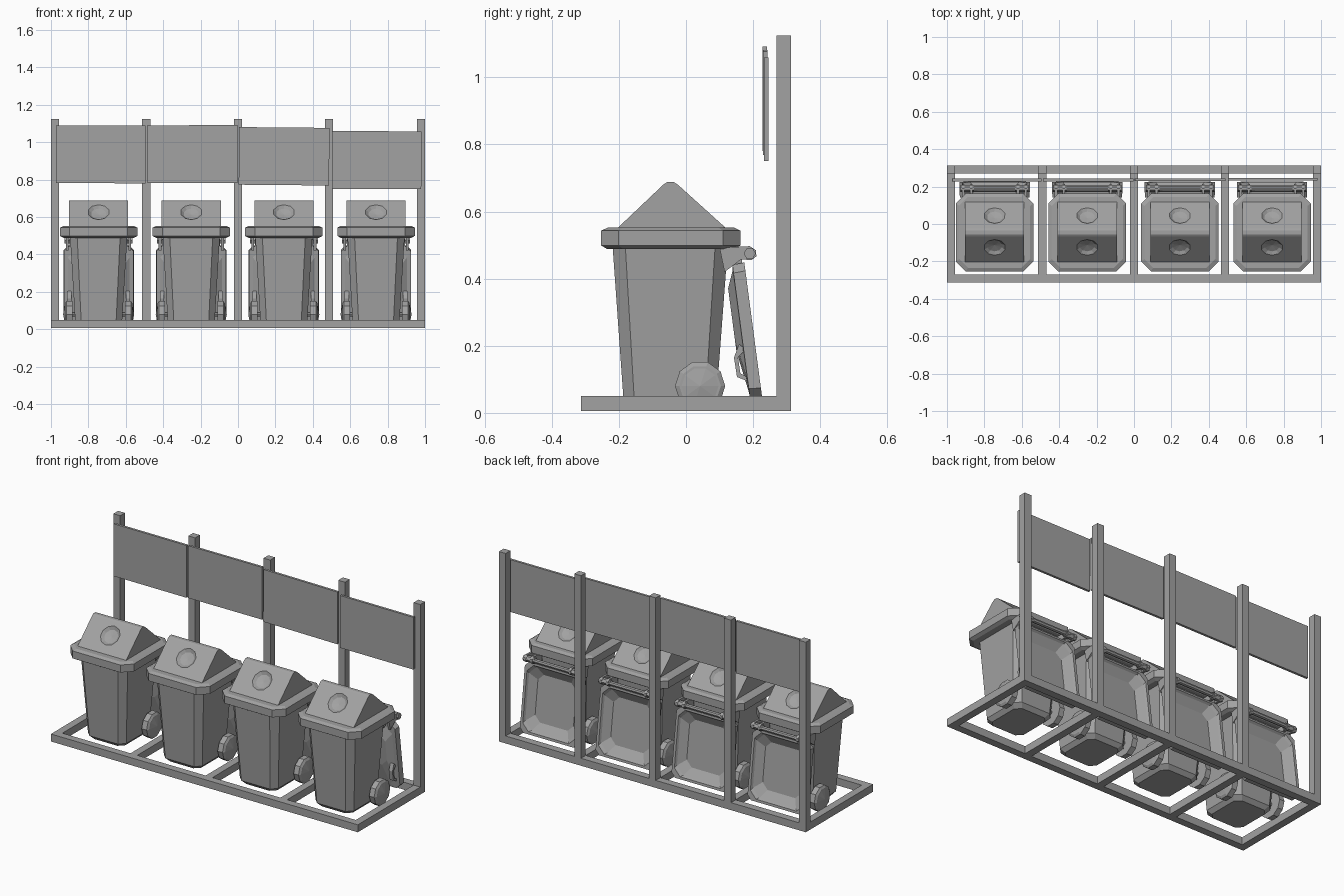
import bpy, bmesh, math
from mathutils import Matrix, Vector

old = bpy.data.objects.get("Cube")
if old:
    bpy.data.objects.remove(old)

GREY = (0.36, 0.36, 0.36, 1)
mat = bpy.data.materials.new("plain grey")
mat.use_nodes = True
mat.diffuse_color = GREY
mat.node_tree.nodes["Principled BSDF"].inputs["Base Color"].default_value = GREY


def finish(name, bm, matrix=Matrix()):
    """Turn a bmesh into a flat shaded object."""
    bmesh.ops.transform(bm, matrix=matrix, verts=bm.verts)
    bmesh.ops.recalc_face_normals(bm, faces=bm.faces)
    mesh = bpy.data.meshes.new(name)
    bm.to_mesh(mesh)
    bm.free()
    mesh.materials.append(mat)
    ob = bpy.data.objects.new(name, mesh)
    bpy.context.collection.objects.link(ob)
    return ob


def add_box(bm, x0, x1, y0, y1, z0, z1):
    size = Matrix.Diagonal((x1 - x0, y1 - y0, z1 - z0, 1))
    mid = Vector((x0 + x1, y0 + y1, z0 + z1)) / 2
    bmesh.ops.create_cube(bm, size=1, matrix=Matrix.Translation(mid) @ size)


def add_loft(bm, rings):
    """Stack chamfered rectangles: (half x, y0, y1, corner, z)."""
    loops = []
    for hx, y0, y1, c, z in rings:
        pts = [(hx - c, y0), (hx, y0 + c), (hx, y1 - c), (hx - c, y1),
               (c - hx, y1), (-hx, y1 - c), (-hx, y0 + c), (c - hx, y0)]
        loops.append([bm.verts.new((x, y, z)) for x, y in pts])
    for a, b in zip(loops, loops[1:]):
        for i in range(8):
            j = (i + 1) % 8
            bm.faces.new((a[i], a[j], b[j], b[i]))
    bm.faces.new(loops[0])
    bm.faces.new(loops[-1])


def add_profile(bm, pts, x0, x1):
    """Extrude a side profile of (y, z) points along x."""
    a = [bm.verts.new((x0, y, z)) for y, z in pts]
    b = [bm.verts.new((x1, y, z)) for y, z in pts]
    bm.faces.new(a)
    bm.faces.new(b)
    for i in range(len(pts)):
        j = (i + 1) % len(pts)
        bm.faces.new((a[i], a[j], b[j], b[i]))


def add_rod(bm, x0, x1, y, z, r0, r1, sides):
    """Cylinder or cone lying along x."""
    m = Matrix.Translation(((x0 + x1) / 2, y, z)) @ Matrix.Rotation(math.pi / 2, 4, 'Y')
    bmesh.ops.create_cone(bm, cap_ends=True, segments=sides, radius1=r0,
                          radius2=r1, depth=x1 - x0, matrix=m)


# Base frame and posts
xs = (-0.978, -0.49, 0, 0.487, 0.978)
W = 0.022
bm = bmesh.new()
for y in (-0.291, 0.291):
    add_box(bm, -1, 1, y - W, y + W, 0.006, 0.05)
for x in xs:
    add_box(bm, x - W, x + W, -0.269, 0.269, 0.006, 0.05)
finish("base_frame", bm)
for x in xs:
    bm = bmesh.new()
    add_box(bm, x - W, x + W, 0.269, 0.313, 0.05, 1.125)
    finish("post", bm)

# Sign panels, hung a little unevenly
for x0, x1, y, z, tilt in ((-0.972, -0.495, 0.235, 0.935, 0.1), (-0.485, -0.003, 0.235, 0.937, -0.1),
                           (0.005, 0.488, 0.236, 0.925, 0.5), (0.502, 0.98, 0.239, 0.905, 0.1)):
    bm = bmesh.new()
    h = (x1 - x0) / 2
    add_box(bm, -h, h, -0.007, 0.007, -0.154, 0.154)
    finish("sign_panel", bm, Matrix.Translation(((x0 + x1) / 2, y, z))
           @ Matrix.Rotation(math.radians(tilt), 4, 'Y'))

parts = []

# Tapered bin body
bm = bmesh.new()
add_loft(bm, [(0.105, -0.165, 0.07, 0.03, 0.012), (0.125, -0.186, 0.09, 0.032, 0.035),
              (0.153, -0.219, 0.125, 0.038, 0.5)])
parts.append(finish("bin_body", bm))

# Wide rim
bm = bmesh.new()
add_loft(bm, [(0.188, -0.236, 0.146, 0.048, 0.489), (0.207, -0.253, 0.162, 0.052, 0.499),
              (0.207, -0.253, 0.162, 0.052, 0.543), (0.19, -0.234, 0.144, 0.047, 0.552)])
parts.append(finish("bin_rim", bm))

# Gabled hood with shallow round recesses on both slopes
bm = bmesh.new()
add_profile(bm, [(-0.205, 0.55), (-0.068, 0.68), (-0.056, 0.688), (-0.036, 0.688),
                 (-0.024, 0.68), (0.12, 0.55)], -0.158, 0.158)
hood = finish("bin_hood", bm)
bm = bmesh.new()
for y, z, angle in ((-0.125, 0.626, 43.5), (0.045, 0.619, -42.5)):
    m = (Matrix.Translation((0, y, z)) @ Matrix.Rotation(math.radians(angle), 4, 'X')
         @ Matrix.Diagonal((0.058, 0.058, 0.018, 1)))
    bmesh.ops.create_uvsphere(bm, u_segments=10, v_segments=4, radius=1, matrix=m)
cutter = finish("recess_cutter", bm)
cutter.hide_render = True
mod = hood.modifiers.new("recess", 'BOOLEAN')
mod.operation = 'DIFFERENCE'
mod.object = cutter
graph = bpy.context.evaluated_depsgraph_get()
cut_mesh = bpy.data.meshes.new_from_object(hood.evaluated_get(graph))
hood.modifiers.clear()
hood.data = cut_mesh
bpy.data.objects.remove(cutter)
parts.append(hood)

# Faceted wheels with domed hubs, and the axle
bm = bmesh.new()
for s in (-1, 1):
    add_rod(bm, min(s * 0.14, s * 0.172), max(s * 0.14, s * 0.172), 0.042, 0.08, 0.075, 0.075, 10)
    a, b = sorted((s * 0.172, s * 0.18))
    add_rod(bm, a, b, 0.042, 0.08, 0.075 if s > 0 else 0.062, 0.062 if s > 0 else 0.075, 10)
    a, b = sorted((s * 0.18, s * 0.19))
    add_rod(bm, a, b, 0.042, 0.08, 0.055 if s > 0 else 0, 0 if s > 0 else 0.055, 10)
add_rod(bm, -0.15, 0.15, 0.042, 0.08, 0.012, 0.012, 8)
parts.append(finish("wheels", bm))

# Hinge brackets, rod and knuckles
bm = bmesh.new()
for s in (-1, 1):
    for x in (0.118, 0.16):
        a, b = sorted((s * x, s * (x + 0.014)))
        add_profile(bm, [(0.1, 0.492), (0.19, 0.497), (0.208, 0.485), (0.21, 0.467),
                         (0.195, 0.455), (0.165, 0.458), (0.115, 0.42)], a, b)
    a, b = sorted((s * 0.11, s * 0.182))
    add_rod(bm, a, b, 0.19, 0.475, 0.018, 0.018, 6)
add_rod(bm, -0.17, 0.17, 0.192, 0.475, 0.013, 0.013, 8)
parts.append(finish("hinge", bm))

# Old lid hanging behind: a tray open to the back
up = Vector((0, -0.131, 0.991))
out = Vector((0, 0.991, 0.131))
hang = Matrix((-Vector((1, 0, 0)), up, out)).transposed().to_4x4()
hang.translation = (0, 0.2, 0.25)
bm = bmesh.new()
add_loft(bm, [(0.125, -0.135, 0.135, 0.035, -0.042), (0.165, -0.18, 0.18, 0.045, -0.012),
              (0.172, -0.188, 0.188, 0.04, 0), (0.188, -0.202, 0.2, 0.025, 0),
              (0.186, -0.2, 0.198, 0.025, -0.036), (0.165, -0.18, 0.18, 0.04, -0.038),
              (0.13, -0.06, 0.13, 0.035, -0.058)])
for x in (-0.14, 0.14):
    add_box(bm, x - 0.015, x + 0.015, 0.18, 0.235, -0.03, -0.006)
parts.append(finish("hanging_lid", bm, hang))

# Grab loops on the inner side of the hanging lid
bm = bmesh.new()
for s in (-1, 1):
    a, b = sorted((s * 0.145, s * 0.168))
    add_profile(bm, [(0.178, 0.19), (0.158, 0.205), (0.143, 0.165), (0.152, 0.107),
                     (0.182, 0.095), (0.18, 0.108), (0.162, 0.118), (0.155, 0.165)], a, b)
parts.append(finish("lid_grips", bm))

# Repeat the bin along the frame
for i, x in enumerate((-0.745, -0.25, 0.245, 0.738)):
    for part in parts:
        ob = part
        if i:
            ob = part.copy()
            bpy.context.collection.objects.link(ob)
        ob.location.x = x
